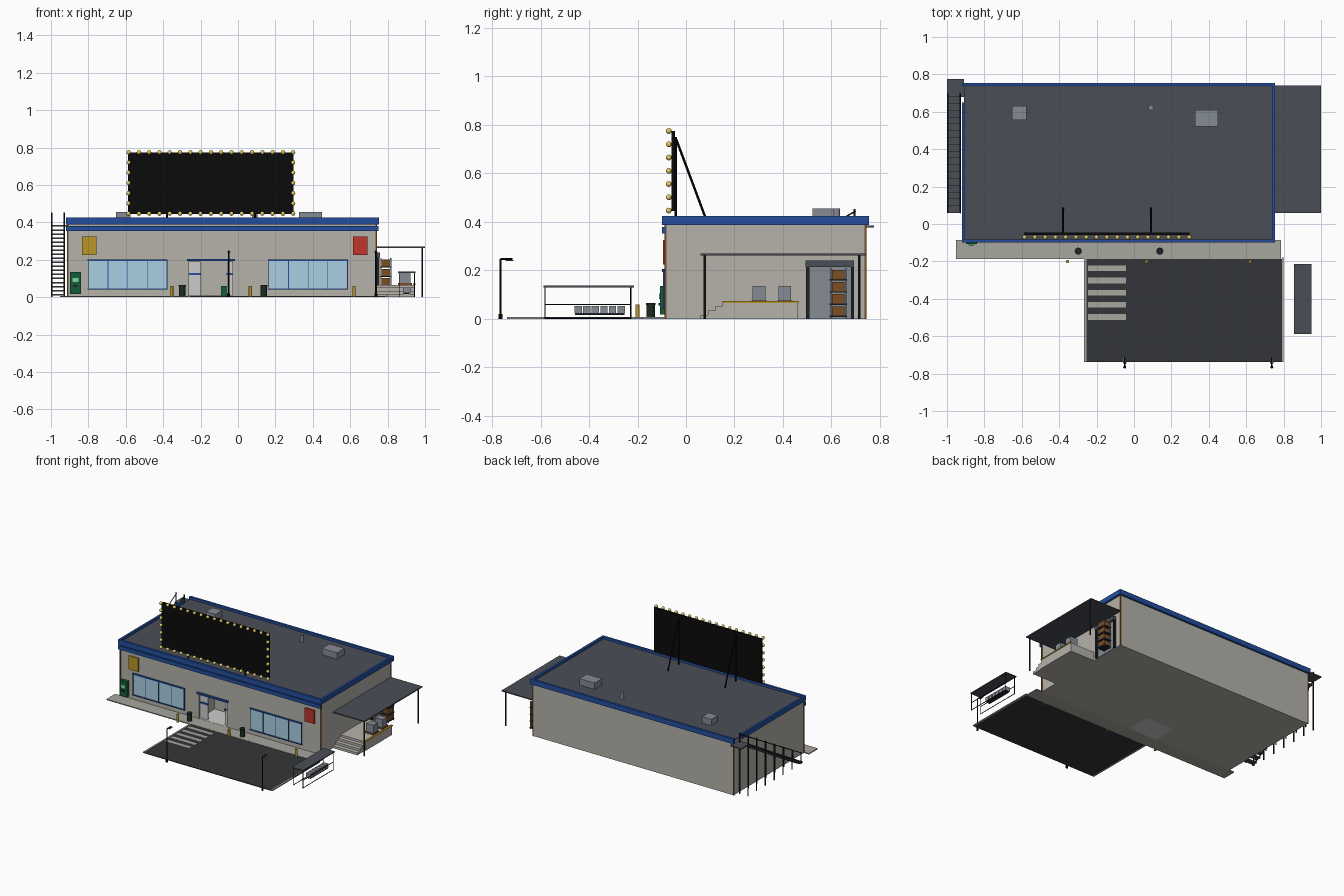
import bpy, bmesh, math
from mathutils import Vector

if "Cube" in bpy.data.objects:
    bpy.data.objects.remove(bpy.data.objects["Cube"])

# colours
def mat(name, hexa):
    m = bpy.data.materials.new(name)
    c = [(int(hexa[i:i + 2], 16) / 255) ** 2.2 for i in (0, 2, 4)]
    m.diffuse_color = (*c, 1)
    m.use_nodes = True
    m.node_tree.nodes["Principled BSDF"].inputs["Base Color"].default_value = m.diffuse_color
    return m

WALL, BLUE, ROOF = mat("wall", "B4B1A8"), mat("blue", "284F9C"), mat("roofing", "4C4F57")
BLACK, DARK, TAR = mat("black", "131313"), mat("dark", "25272C"), mat("asphalt", "36383B")
METAL, GLASS, BULB = mat("metal", "858A92"), mat("glass", "A9CDE2"), mat("bulb", "E6CB62")
YEL, RED, GREEN = mat("yellow", "B8952C"), mat("red", "BE3830"), mat("green", "1B5C3C")
BIN, BROWN, PALE, WALK = mat("bin", "203324"), mat("wood", "7A5028"), mat("pale", "D0D0CC"), mat("paving", "A6A49C")

def finish(bm, name, m):
    me = bpy.data.meshes.new(name)
    bm.to_mesh(me)
    bm.free()
    ob = bpy.data.objects.new(name, me)
    bpy.context.collection.objects.link(ob)
    if m:
        me.materials.append(m)
    return ob

def boxes(name, m, *spans):
    """One object from boxes given as (x0, x1, y0, y1, z0, z1)."""
    bm = bmesh.new()
    for x0, x1, y0, y1, z0, z1 in spans:
        vs = bmesh.ops.create_cube(bm, size=1)["verts"]
        for v in vs:
            v.co = (x0 + (v.co.x + .5) * (x1 - x0), y0 + (v.co.y + .5) * (y1 - y0), z0 + (v.co.z + .5) * (z1 - z0))
    return finish(bm, name, m)

def rods(name, m, r, *segs, n=8):
    """One object from round bars given as (start, end)."""
    bm = bmesh.new()
    for a, b in segs:
        a, b = Vector(a), Vector(b)
        rot = (b - a).to_track_quat('Z', 'Y').to_matrix().to_4x4()
        rot.translation = (a + b) / 2
        bmesh.ops.create_cone(bm, cap_ends=True, segments=n, radius1=r, radius2=r, depth=(b - a).length, matrix=rot)
    return finish(bm, name, m)

def smooth(ob):
    for p in ob.data.polygons:
        p.use_smooth = len(p.vertices) == 4 or len(p.vertices) == 3
    return ob

# building shell with entrance recess
X0, X1, Y0, Y1 = -.91, .74, -.085, .74
DX0, DX1, DT, DY = -.262, -.03, .195, .1
boxes("building_walls", WALL, (X0, DX0, Y0, Y1, 0, .40), (DX1, X1, Y0, Y1, 0, .40),
      (DX0, DX1, DY, Y1, 0, .40), (DX0, DX1, Y0, DY, DT, .40))
boxes("entrance_floor", PALE, (DX0, DX1, Y0, DY, 0, .008))
boxes("roof_deck", ROOF, (X0, X1, Y0, Y1, .40, .408))
boxes("parapet", BLUE, (-.92, .755, -.10, -.083, .388, .425), (-.92, .755, .738, .755, .388, .425),
      (.738, .755, -.083, .738, .388, .425), (-.92, -.905, -.083, .65, .388, .425))
boxes("front_blue_band", BLUE, (-.92, .75, -.098, Y0, .353, .38))
boxes("downspouts", BROWN, *[(x - .004, x + .004, y - .004, y + .004, 0, .39) for x in (X0, X1) for y in (Y0, Y1)])

# windows: glass, mullions and header
for side, wx in (("left", -.80), ("right", .165)):
    w = .42
    boxes(side + "_window_glass", GLASS, (wx, wx + w, -.09, Y0, .045, .197))
    boxes(side + "_window_frame", BLUE, *[(wx + i * w / 4 - .002, wx + i * w / 4 + .002, -.094, Y0, .045, .197) for i in range(5)],
          (wx - .004, wx + w + .004, -.096, Y0, .195, .203), (wx - .004, wx + w + .004, -.096, Y0, .04, .046))

# entrance: header, sliding door leaves, display stand
boxes("entrance_header", BLUE, (-.272, -.017, -.10, Y0, .193, .205))
boxes("door_leaves", PALE, (DX0, -.2, -.07, -.064, .008, .19), (-.06, DX1, -.07, -.064, .008, .19))
boxes("door_bands", BLUE, (DX0, -.198, -.075, -.062, .118, .13), (-.062, DX1, -.075, -.062, .118, .13))
boxes("display_stand", GREEN, (-.09, -.05, .03, .09, .008, .06))

# wall panels and cash machine
boxes("yellow_wall_panel", YEL, (-.835, -.757, -.094, Y0, .225, .325))
boxes("red_wall_panel", RED, (.615, .693, -.094, Y0, .225, .325))
boxes("cash_machine", GREEN, (-.898, -.84, -.108, Y0, .018, .135))
boxes("cash_machine_screen", mat("screen", "7FD69A"), (-.886, -.854, -.111, -.107, .082, .104))
boxes("cash_machine_keypad", DARK, (-.882, -.858, -.114, -.107, .055, .066))

# rooftop sign with bulbs and props
boxes("sign_board", BLACK, (-.587, .297, -.06, -.045, .445, .775))
bm = bmesh.new()
pts = [(-.585 + .88 * i / 16, z) for i in range(17) for z in (.447, .775)]
pts += [(x, .447 + .328 * i / 6) for i in range(1, 6) for x in (-.585, .295)]
for x, z in pts:
    vs = bmesh.ops.create_uvsphere(bm, u_segments=10, v_segments=6, radius=.012)["verts"]
    bmesh.ops.translate(bm, verts=vs, vec=(x, -.071, z))
smooth(finish(bm, "sign_bulbs", BULB))
rods("sign_props", BLACK, .005, *[s for x in (-.38, .09) for s in
     (((x, -.043, .405), (x, -.043, .75)), ((x, -.04, .74), (x, .085, .405)))])

# rooftop units
boxes("roof_unit_small", METAL, (-.652, -.575, .555, .632, .405, .455))
boxes("roof_unit_large", METAL, (.325, .45, .522, .61, .405, .455))
smooth(rods("roof_vent", METAL, .014, ((.09, .622, .405), (.09, .622, .455)), n=16))

# paving, car park, crossing
boxes("sidewalk", WALK, (-.953, .787, -.188, Y0, 0, .007))
boxes("car_park", TAR, (-.253, .79, -.738, -.188, 0, .005))
boxes("kerbs", WALK, (-.266, -.253, -.738, -.188, 0, .008), (.79, .80, -.738, -.18, 0, .008))
boxes("crossing_stripes", WALK, *[(-.245, -.043, y - .015, y + .015, .005, .007)
      for y in (-.237, -.302, -.367, -.432, -.497)])

# bollards and bins
smooth(rods("bollards", YEL, .009, *[((x, -.2, 0), (x, -.2, .06)) for x in (-.355, .066, .62)], n=12))
smooth(rods("litter_bins", BIN, .017, *[((x, -.145, .005), (x, -.145, .06)) for x in (-.298, .138)], n=16))
smooth(rods("bin_lids", DARK, .019, *[((x, -.145, .058), (x, -.145, .065)) for x in (-.298, .138)], n=16))

# street lamps
for i, x in enumerate((-.05, .737)):
    rods(f"lamp_post_{i}", BLACK, .004, ((x, -.765, 0), (x, -.765, .248)), ((x, -.765, .247), (x, -.715, .247)))
    rods(f"lamp_foot_{i}", BLACK, .008, ((x, -.765, 0), (x, -.765, .02)))
    boxes(f"lamp_head_{i}", METAL, (x - .009, x + .009, -.745, -.712, .238, .244))

# trolley shelter
CX, CY = (.862, .943), (-.582, -.228)
boxes("shelter_roof", ROOF, (.855, .948, -.587, -.215, .13, .137))
rods("shelter_frame", BLACK, .0025, *[((x, y, 0), (x, y, .132)) for x in CX for y in CY],
     *[((x, CY[0], z), (x, CY[1], z)) for x in CX for z in (.003, .06)])
boxes("trolleys", METAL, *[(.882, .922, y, y + .03, .024, .053) for y in [-.46 + .0355 * i for i in range(6)]])
boxes("trolley_chassis", DARK, (.886, .918, -.458, -.254, .016, .024))

# loading dock: canopy, platform, steps
boxes("dock_canopy", ROOF, (X1, 1.0, .06, .74, .262, .27))
rods("dock_canopy_posts", DARK, .005, *[((.985, y, 0), (.985, y, .264)) for y in (.078, .715)])
boxes("dock_platform", WALL, (X1, .945, .15, .463, 0, .066))
boxes("dock_edge", YEL, (.935, .949, .15, .465, .066, .073))
boxes("dock_steps", WALL, *[(X1, .94, .06 + .03 * i, .15, .017 * i, .017 * (i + 1)) for i in range(3)])
for i, y in enumerate((.275, .382)):
    boxes(f"dock_crate_{i}", METAL, (.862, .922, y, y + .052, .076, .136))
    boxes(f"dock_pallet_{i}", BROWN, (.855, .929, y - .005, y + .057, .066, .076))
# dock door and stacked pallets
boxes("dock_door", METAL, (X1, .746, .51, .68, 0, .215))
boxes("dock_door_jambs", DARK, (X1, .757, .495, .51, 0, .215), (X1, .757, .68, .692, 0, .215))
boxes("dock_door_header", ROOF, (X1, .76, .493, .693, .215, .24))
boxes("goods_rack", METAL, *[(x, x + .006, y, y + .006, 0, .21) for x in (.762, .814) for y in (.594, .656)])
boxes("goods_shelves", DARK, *[(.76, .822, .592, .664, z, z + .006) for z in (.008, .058, .108, .158)])
boxes("goods_boxes", BROWN, *[(.765, .817, .602, .654, z, z + .038) for z in (.014, .064, .114, .164)])

# roof access stair on the left wall
N, YS, YE, ZT = 17, .06, .68, .385
def step_z(y):
    return ZT * (y - YS + .03) / (YE - YS + .03)
run = (YE - YS) / N
boxes("stair_treads", ROOF, *[(-1, -.925, YS + run * i, YS + run * (i + 1) + .002,
      step_z(YS + run * i) - .008, step_z(YS + run * i)) for i in range(N)])
boxes("stair_landing", ROOF, (-1, -.908, YE, .775, ZT - .008, ZT))
SX = (-.996, -.929)
rods("stair_stringers", DARK, .005, *[((x, YS, step_z(YS) - .012), (x, YE, ZT - .012)) for x in SX])
rods("stair_handrail", DARK, .003, ((SX[0], YS, step_z(YS) + .06), (SX[0], .70, .445)),
     ((SX[1], YS, step_z(YS) + .06), (SX[1], .70, .445)))
rods("stair_posts", DARK, .004, *[((x, y, 0), (x, y, step_z(y) + .06))
     for x in SX for y in (.07, .175, .28, .385, .49, .595, .695)])
